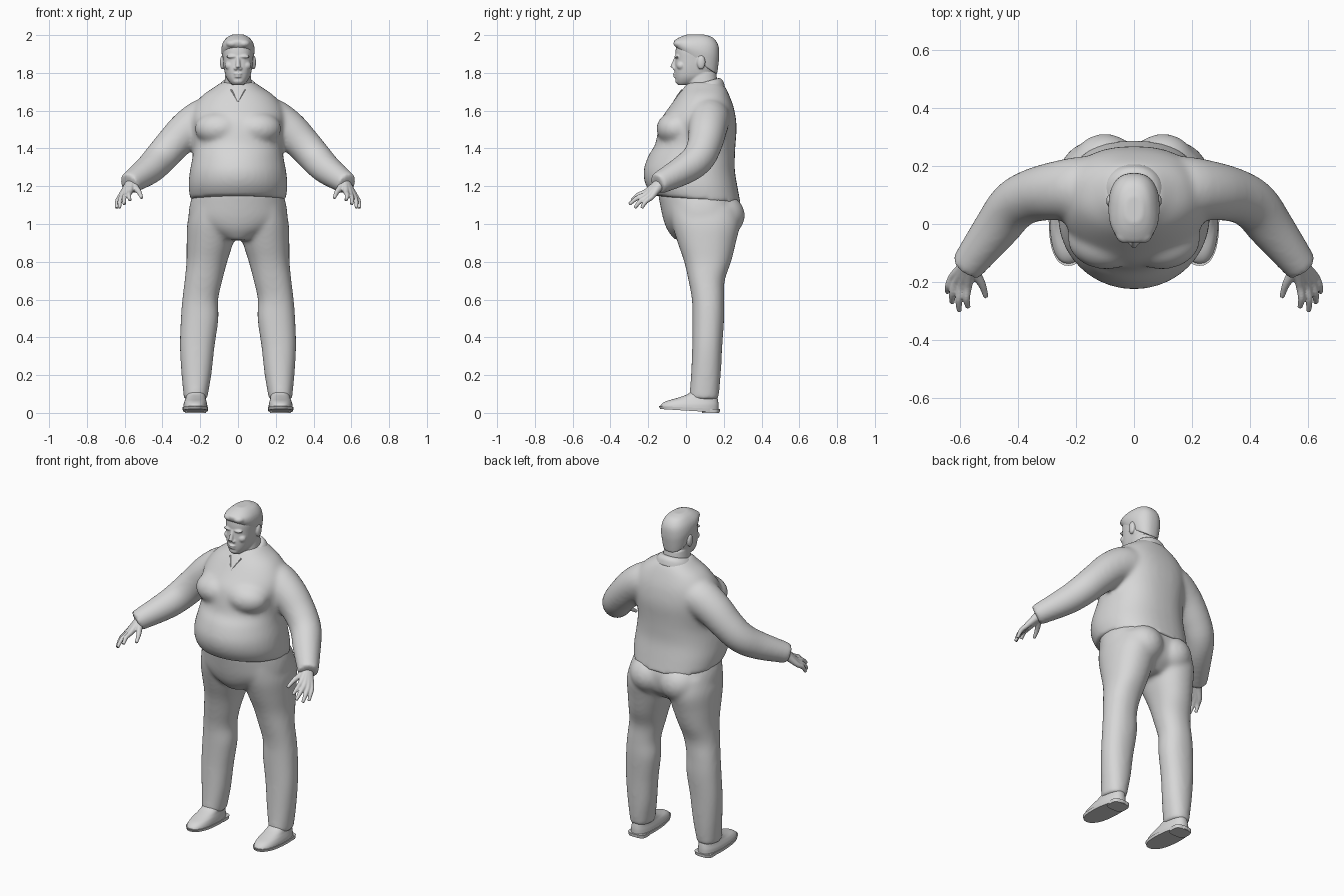
import bpy, bmesh, math
from mathutils import Vector, Matrix

if "Cube" in bpy.data.objects:
    bpy.data.objects.remove(bpy.data.objects["Cube"])

GREY = (0.68, 0.68, 0.68, 1)
clay = bpy.data.materials.new("clay grey")
clay.use_nodes = True
clay.diffuse_color = GREY
clay.node_tree.nodes["Principled BSDF"].inputs["Base Color"].default_value = GREY
BOTH = (1, -1)


def spline(rows, steps=4):
    """Smoothly interpolate rows of numbers."""
    rows = [Vector(r) for r in rows]
    out = []
    for i in range(len(rows) - 1):
        a, b = rows[max(i - 1, 0)], rows[i]
        c, d = rows[i + 1], rows[min(i + 2, len(rows) - 1)]
        for k in range(steps):
            t = k / steps
            out.append(b + (c - a) * (t / 2) + (2*a - 5*b + 4*c - d) * (t*t / 2)
                       + (3*b - a - 3*c + d) * (t**3 / 2))
    return out + [rows[-1]]


def skin(bm, loops):
    """Bridge point loops into a capped solid."""
    rings = [[bm.verts.new(p) for p in loop] for loop in loops]
    n = len(rings[0])
    for a, b in zip(rings, rings[1:]):
        for i in range(n):
            j = (i + 1) % n
            bm.faces.new((a[i], a[j], b[j], b[i]))
    bm.faces.new(rings[0])
    bm.faces.new(rings[-1])


def loft(bm, rows, side=1, front=2.2, back=2.2, n=40):
    """Level rings: height, centre x, half width, front y, back y, tilt.
    The front and back powers set how square each half is."""
    loops = []
    for z, cx, rx, yf, yb, tilt in spline([tuple(r) + (0,) * (6 - len(r)) for r in rows]):
        cy, ry, loop = (yf + yb) / 2, (yb - yf) / 2, []
        for i in range(n):
            c, s = math.cos(i * math.tau / n), math.sin(i * math.tau / n)
            power = front if s < 0 else back
            x = rx * math.copysign(abs(c) ** (2 / power), c)
            y = ry * math.copysign(abs(s) ** (2 / power), s)
            loop.append((side * (cx + x), cy + y, z + tilt * y))
        loops.append(loop)
    skin(bm, loops)


def tube(bm, rows, side=1, n=20):
    """Round limb: x, y, z, radius."""
    rows = spline(rows)
    loops = []
    for i, row in enumerate(rows):
        t = (rows[min(i + 1, len(rows) - 1)] - rows[max(i - 1, 0)]).to_3d().normalized()
        u = t.cross(Vector((1, 0, 1))).normalized()
        v = t.cross(u)
        pts = [row.to_3d() + row[3] * (u * math.cos(a) + v * math.sin(a))
               for a in (math.tau * k / n for k in range(n))]
        loops.append([(side * p.x, p.y, p.z) for p in pts])
    skin(bm, loops)


def blob(bm, centre, radii, sides=BOTH):
    for s in sides:
        place = Matrix.Translation((s * centre[0], centre[1], centre[2]))
        bmesh.ops.create_uvsphere(bm, u_segments=24, v_segments=16, radius=1,
                                  matrix=place @ Matrix.Diagonal((*radii, 1)))


def finish(name, bm, voxel=0, smooth=0):
    """Make the object; a voxel size fuses overlapping solids into one skin."""
    bmesh.ops.recalc_face_normals(bm, faces=bm.faces)
    mesh = bpy.data.meshes.new(name)
    bm.to_mesh(mesh)
    bm.free()
    mesh.materials.append(clay)
    obj = bpy.data.objects.new(name, mesh)
    bpy.context.collection.objects.link(obj)
    bpy.ops.object.select_all(action='DESELECT')
    obj.select_set(True)
    bpy.context.view_layer.objects.active = obj
    bpy.ops.object.shade_smooth_by_angle(angle=math.radians(40))
    if voxel:
        fuse = obj.modifiers.new("fuse", 'REMESH')
        fuse.mode, fuse.voxel_size, fuse.use_smooth_shade = 'VOXEL', voxel, True
        soft = obj.modifiers.new("soften", 'SMOOTH')
        soft.factor, soft.iterations = 0.5, smooth


# Shirt: torso, chest and sleeves
bm = bmesh.new()
loft(bm, [(1.128, 0, .252, -.18, .29, -.1), (1.2, 0, .262, -.215, .274, -.04),
          (1.28, 0, .255, -.225, .259), (1.36, 0, .24, -.2, .259),
          (1.42, 0, .237, -.164, .262), (1.5, 0, .245, -.148, .268),
          (1.56, 0, .25, -.13, .264), (1.62, 0, .235, -.088, .252),
          (1.68, 0, .19, -.045, .23), (1.725, 0, .125, -.01, .208),
          (1.75, 0, .09, .01, .185)], front=2, back=2.4)
blob(bm, (.095, -.05, 1.505), (.135, .107, .092))
for s in BOTH:
    tube(bm, [(.06, .12, 1.54, .1), (.16, .122, 1.558, .112), (.26, .115, 1.505, .103),
              (.35, .098, 1.418, .092), (.415, .062, 1.345, .087),
              (.475, -.015, 1.285, .079), (.58, -.152, 1.212, .058)], s, 32)
finish("shirt", bm, .011, 14)

# Collar lying close round the neck, with a narrow neck opening
bm = bmesh.new()
loft(bm, [(1.7, 0, .115, -.025, .208, .2), (1.73, 0, .102, -.012, .196, .28),
          (1.75, 0, .085, .004, .178, .28)])
finish("collar", bm, .006, 4)
for s, name in zip(BOTH, ("left", "right")):
    bm = bmesh.new()
    tube(bm, [(0, -.068, 1.645, .002), (s * .02, -.043, 1.683, .003),
              (s * .036, -.022, 1.71, .004)], 1, 8)
    finish(name + "_neckline", bm)

# Trousers: hips, seat and legs
bm = bmesh.new()
loft(bm, [(1.17, 0, .235, -.15, .25), (1.1, 0, .256, -.137, .28),
          (1.03, 0, .258, -.122, .28), (.97, 0, .2, -.1, .26), (.915, 0, .08, -.06, .2)],
     front=2, back=2.4)
blob(bm, (.1, .19, 1.045), (.12, .122, .115))
for s in BOTH:
    loft(bm, [(1.09, .13, .118, -.09, .27), (1.0, .138, .131, -.075, .285),
              (.9, .149, .123, -.044, .264), (.8, .165, .108, -.01, .239),
              (.7, .183, .1, .013, .205), (.6, .2, .095, .031, .202),
              (.5, .203, .1, .034, .202), (.35, .216, .092, .033, .192),
              (.2, .22, .079, .026, .184), (.07, .225, .061, .016, .172)], s)
finish("trousers", bm, .011, 14)

# Head with neck, face features and ears
bm = bmesh.new()
loft(bm, [(1.68, 0, .078, .005, .17), (1.74, 0, .073, .008, .168),
          (1.8, 0, .066, .01, .16)])
loft(bm, [(1.736, 0, .028, -.043, .03), (1.752, 0, .046, -.052, .08),
          (1.78, 0, .064, -.058, .13), (1.82, 0, .074, -.06, .155),
          (1.87, 0, .08, -.056, .166), (1.92, 0, .082, -.055, .168),
          (1.96, 0, .07, -.045, .155), (1.985, 0, .045, -.01, .12)], front=2.4, back=2.4)
tube(bm, [(0, -.05, 1.885, .009), (0, -.062, 1.855, .011), (0, -.071, 1.827, .014)])
blob(bm, (.012, -.06, 1.823), (.011, .012, .009))
blob(bm, (.03, -.047, 1.886), (.032, .014, .009))
blob(bm, (.042, -.026, 1.838), (.028, .024, .024))
blob(bm, (0, -.057, 1.794), (.023, .013, .006), (1,))
blob(bm, (0, -.055, 1.78), (.02, .013, .006), (1,))
blob(bm, (0, -.042, 1.757), (.028, .015, .016), (1,))
blob(bm, (.083, .08, 1.855), (.013, .022, .037))
finish("head", bm, .004, 7)

# Hair: high at the brow, low at the nape, swept up in front
bm = bmesh.new()
loft(bm, [(1.86, 0, .076, -.046, .164, -.65), (1.89, 0, .084, -.058, .171, -.45),
          (1.925, 0, .088, -.064, .176, -.25), (1.96, 0, .08, -.062, .17, -.1),
          (1.988, 0, .058, -.035, .14), (2.003, 0, .03, .005, .095)], front=2.4, back=2.4)
blob(bm, (.03, -.03, 1.955), (.035, .037, .024))
finish("hair", bm, .005, 5)

for s, name in zip(BOTH, ("left", "right")):
    # Hand: each finger runs from the wrist over its knuckle to the tip
    bm = bmesh.new()
    wrist = Vector((.562, -.128, 1.222))
    for knuckle, tip in (((.573, -.217, 1.168), (.572, -.287, 1.125)),
                         ((.595, -.212, 1.157), (.602, -.3, 1.104)),
                         ((.613, -.2, 1.148), (.627, -.272, 1.085)),
                         ((.625, -.183, 1.142), (.643, -.235, 1.084))):
        knuckle, tip = Vector(knuckle), Vector(tip)
        bend = knuckle.lerp(tip, .5) + Vector((.005, -.004, .006))
        tube(bm, [(*wrist, .032), (*wrist.lerp(knuckle, .5), .022), (*knuckle, .015),
                  (*bend, .0125), (*tip, .009)], s, 12)
    tube(bm, [(*wrist, .03), (.546, -.17, 1.195, .02), (.523, -.21, 1.168, .0135),
              (.51, -.252, 1.138, .009)], s, 12)
    finish(name + "_hand", bm, .004, 4)

    # Shoe upper, sole and heel
    bm = bmesh.new()
    loft(bm, [(.02, .226, .064, -.138, .172), (.043, .226, .063, -.133, .172),
              (.062, .225, .058, -.105, .17), (.078, .224, .053, -.05, .167),
              (.1, .223, .05, .01, .162), (.13, .223, .046, .04, .15)], s, 2.4, 2.4)
    finish(name + "_shoe", bm)
    bm = bmesh.new()
    loft(bm, [(.011, .226, .066, -.136, .178, -.06), (.028, .226, .068, -.144, .18, -.05)],
         s, 2.4, 2.4)
    loft(bm, [(0, .224, .055, .085, .174), (.02, .224, .057, .08, .178)], s, 3.5, 3.5)
    finish(name + "_sole", bm)
